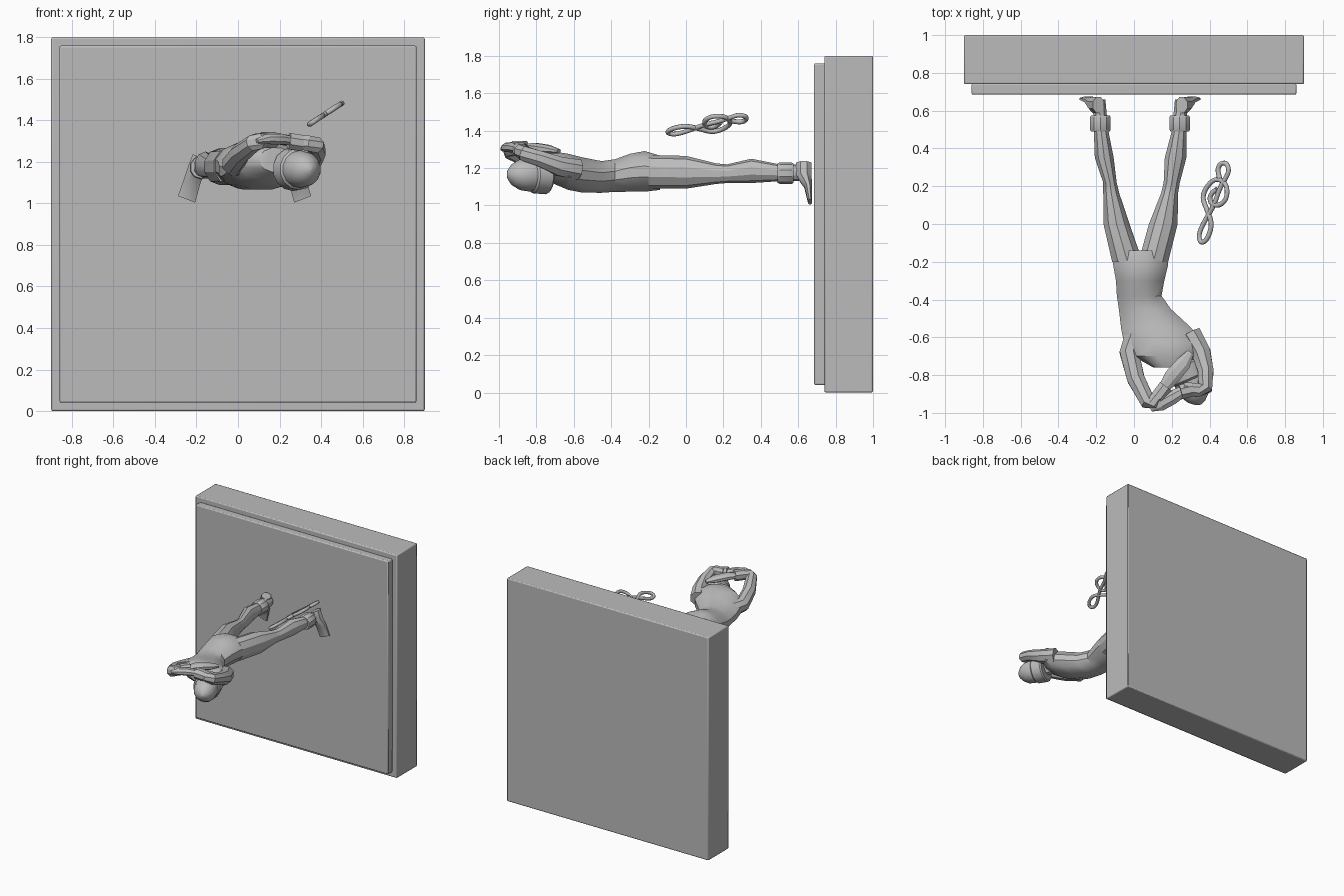
import bpy, bmesh, math
from mathutils import Vector

if "Cube" in bpy.data.objects:
    bpy.data.objects.remove(bpy.data.objects["Cube"], do_unlink=True)

GREY = bpy.data.materials.new("plain grey")
GREY.use_nodes = True
GREY.diffuse_color = (0.5, 0.5, 0.5, 1)
GREY.node_tree.nodes["Principled BSDF"].inputs["Base Color"].default_value = GREY.diffuse_color


def finish(obj, angle=30):
    obj.data.materials.append(GREY)
    bpy.ops.object.select_all(action='DESELECT')
    obj.select_set(True)
    bpy.context.view_layer.objects.active = obj
    bpy.ops.object.shade_smooth_by_angle(angle=math.radians(angle))
    return obj


def loft(name, rings, sides=10):
    """Skin rings given as (centre, half axis, other half axis)."""
    bm = bmesh.new()
    loops = []
    for centre, u, v in rings:
        loop = []
        for i in range(sides):
            a = math.tau * (i + 0.5) / sides
            loop.append(bm.verts.new(Vector(centre) + Vector(u) * math.cos(a) + Vector(v) * math.sin(a)))
        loops.append(loop)
    for a, b in zip(loops, loops[1:]):
        for i in range(sides):
            j = (i + 1) % sides
            bm.faces.new((a[i], a[j], b[j], b[i]))
    bm.faces.new(loops[0])
    bm.faces.new(loops[-1])
    bmesh.ops.recalc_face_normals(bm, faces=bm.faces)
    mesh = bpy.data.meshes.new(name)
    bm.to_mesh(mesh)
    bm.free()
    obj = bpy.data.objects.new(name, mesh)
    bpy.context.collection.objects.link(obj)
    return finish(obj)


def slices(name, rows, sides=10):
    """Loft along y from rows of (y, left x, right x, low z, high z)."""
    loft(name, [(((a + b) / 2, y, (lo + hi) / 2), ((b - a) / 2, 0, 0), (0, 0, (hi - lo) / 2))
                for y, a, b, lo, hi in rows], sides)


def limb(name, points, radii, sides=8, flat=1.0):
    """Loft round rings along a path."""
    pts = [Vector(p) for p in points]
    rings = []
    for i, p in enumerate(pts):
        d = (pts[min(i + 1, len(pts) - 1)] - pts[max(i - 1, 0)]).normalized()
        u = d.cross(Vector((0, 0, 1))).normalized()
        rings.append((p, u * radii[i], u.cross(d) * radii[i] * flat))
    loft(name, rings, sides)


def slab(name, half, y0, y1, z):
    bpy.ops.mesh.primitive_cube_add(size=1, location=(0, (y0 + y1) / 2, z))
    obj = bpy.context.object
    obj.name = name
    obj.scale = (half * 2, y1 - y0, half * 2)
    bpy.ops.object.transform_apply(location=False, rotation=False)
    bevel = obj.modifiers.new("soft edges", 'BEVEL')
    bevel.width = 0.008
    bevel.segments = 2
    finish(obj, 40)


# Upright base and its raised panel
slab("base_slab", 0.9, 0.74, 1.0, 0.9)
slab("base_panel", 0.86, 0.685, 0.745, 0.9)

# Torso, from hips to shoulders
slices("torso", [
    (-0.14, -0.12, 0.19, 1.08, 1.27), (-0.22, -0.115, 0.185, 1.07, 1.295),
    (-0.3, -0.1, 0.165, 1.07, 1.28), (-0.38, -0.095, 0.15, 1.07, 1.25),
    (-0.45, -0.085, 0.2, 1.065, 1.24), (-0.55, -0.075, 0.31, 1.065, 1.26),
    (-0.63, -0.06, 0.37, 1.08, 1.28), (-0.7, -0.01, 0.34, 1.11, 1.29),
    (-0.76, 0.1, 0.27, 1.15, 1.27)], 12)

# Legs, with ankle cuffs and feet
heights = [(-0.2, 1.09, 1.27), (0, 1.09, 1.265), (0.16, 1.115, 1.225),
           (0.22, 1.12, 1.22), (0.35, 1.12, 1.25), (0.5, 1.13, 1.22), (0.66, 1.13, 1.22)]
widths = {
    "right": [(-0.12, 0.05), (-0.165, -0.02), (-0.165, -0.075), (-0.165, -0.09),
              (-0.21, -0.105), (-0.215, -0.135), (-0.22, -0.15)],
    "left": [(0.02, 0.185), (0.075, 0.235), (0.14, 0.235), (0.155, 0.245),
             (0.16, 0.28), (0.2, 0.28), (0.215, 0.285)]}
for side, ankle, toe in (("right", -0.178, -1), ("left", 0.242, 1)):
    slices(side + "_leg", [(y, a, b, lo, hi) for (y, lo, hi), (a, b) in zip(heights, widths[side])])
    slices(side + "_ankle_cuff", [(y, ankle - r, ankle + r, 1.173 - r, 1.173 + r)
                                  for y, r in ((0.49, 0.052), (0.5, 0.057), (0.565, 0.057), (0.575, 0.052))])
    rings = []
    for step, z, wide, thick in ((0, 1.225, 0.035, 0.045), (0.015, 1.16, 0.045, 0.045),
                                 (0.035, 1.1, 0.045, 0.022), (0.06, 1.02, 0.048, 0.012)):
        rings.append(((ankle + toe * (0.01 + step), 0.675 - thick, z),
                      (wide * 0.93, 0, toe * wide * 0.36), (0, thick, 0)))
    loft(side + "_foot", rings, 8)

# Arms bent in front of the head, with wrist cuffs and hands
limb("right_arm", [(0.01, -0.58, 1.18), (-0.025, -0.68, 1.19), (0.01, -0.82, 1.24),
                   (0.075, -0.945, 1.29), (0.1, -0.95, 1.3), (0.16, -0.87, 1.31)],
     [0.06, 0.055, 0.05, 0.042, 0.04, 0.035])
limb("right_wrist_cuff", [(0.125, -0.92, 1.305), (0.17, -0.86, 1.305)], [0.042, 0.042])
limb("right_hand", [(0.15, -0.88, 1.305), (0.2, -0.81, 1.31), (0.26, -0.74, 1.3), (0.3, -0.68, 1.29)],
     [0.03, 0.045, 0.043, 0.02], 8, 0.6)
limb("left_arm", [(0.3, -0.58, 1.19), (0.355, -0.68, 1.21), (0.38, -0.78, 1.25),
                  (0.375, -0.87, 1.28), (0.34, -0.88, 1.29), (0.26, -0.87, 1.3)],
     [0.06, 0.055, 0.045, 0.042, 0.04, 0.035])
limb("left_wrist_cuff", [(0.31, -0.875, 1.29), (0.245, -0.89, 1.3)], [0.042, 0.042])
limb("left_hand", [(0.27, -0.88, 1.3), (0.2, -0.92, 1.31), (0.14, -0.955, 1.31), (0.09, -0.98, 1.3)],
     [0.03, 0.04, 0.038, 0.015], 8, 0.7)

# Neck, rounded head and flared band
start, aim = Vector((0.26, -0.74, 1.165)), Vector((0.4, -0.92, 0)).normalized()


def along(t):
    return start + aim * t


limb("neck", [(0.19, -0.68, 1.19), along(0.06)], [0.055, 0.055])
limb("head_band", [along(t) for t in (0, 0.01, 0.085, 0.095)], [0.095, 0.105, 0.1, 0.09], 14)
limb("head", [along(t) for t in (0.03, 0.11, 0.16, 0.2, 0.225, 0.235)],
     [0.09, 0.09, 0.083, 0.06, 0.03, 0.004], 14)

# Floating music sign, swept along a tilted path
path = [(0.455, 0.24), (0.44, 0.28), (0.455, 0.32), (0.49, 0.325), (0.505, 0.28), (0.48, 0.235),
        (0.45, 0.18), (0.425, 0.1), (0.37, 0.01), (0.34, -0.06), (0.355, -0.105), (0.39, -0.08),
        (0.415, 0), (0.385, 0.08), (0.36, 0.14), (0.385, 0.2), (0.435, 0.245), (0.49, 0.215),
        (0.495, 0.14), (0.455, 0.095), (0.405, 0.105), (0.4, 0.16), (0.44, 0.185)]
curve = bpy.data.curves.new("music_sign", 'CURVE')
curve.dimensions = '3D'
curve.bevel_depth = 0.013
curve.bevel_resolution = 2
curve.use_fill_caps = True
spline = curve.splines.new('NURBS')
spline.points.add(len(path) - 1)
for point, (x, y) in zip(spline.points, path):
    point.co = (x, y, 1.385 + 0.65 * (x - 0.35), 1)
spline.order_u = 3
spline.resolution_u = 5
spline.use_endpoint_u = True
sign = bpy.data.objects.new("music_sign", curve)
bpy.context.collection.objects.link(sign)
bpy.context.view_layer.objects.active = sign
sign.select_set(True)
curve.materials.append(GREY)
bpy.ops.object.select_all(action='DESELECT')
sign.select_set(True)
bpy.ops.object.convert(target='MESH')
